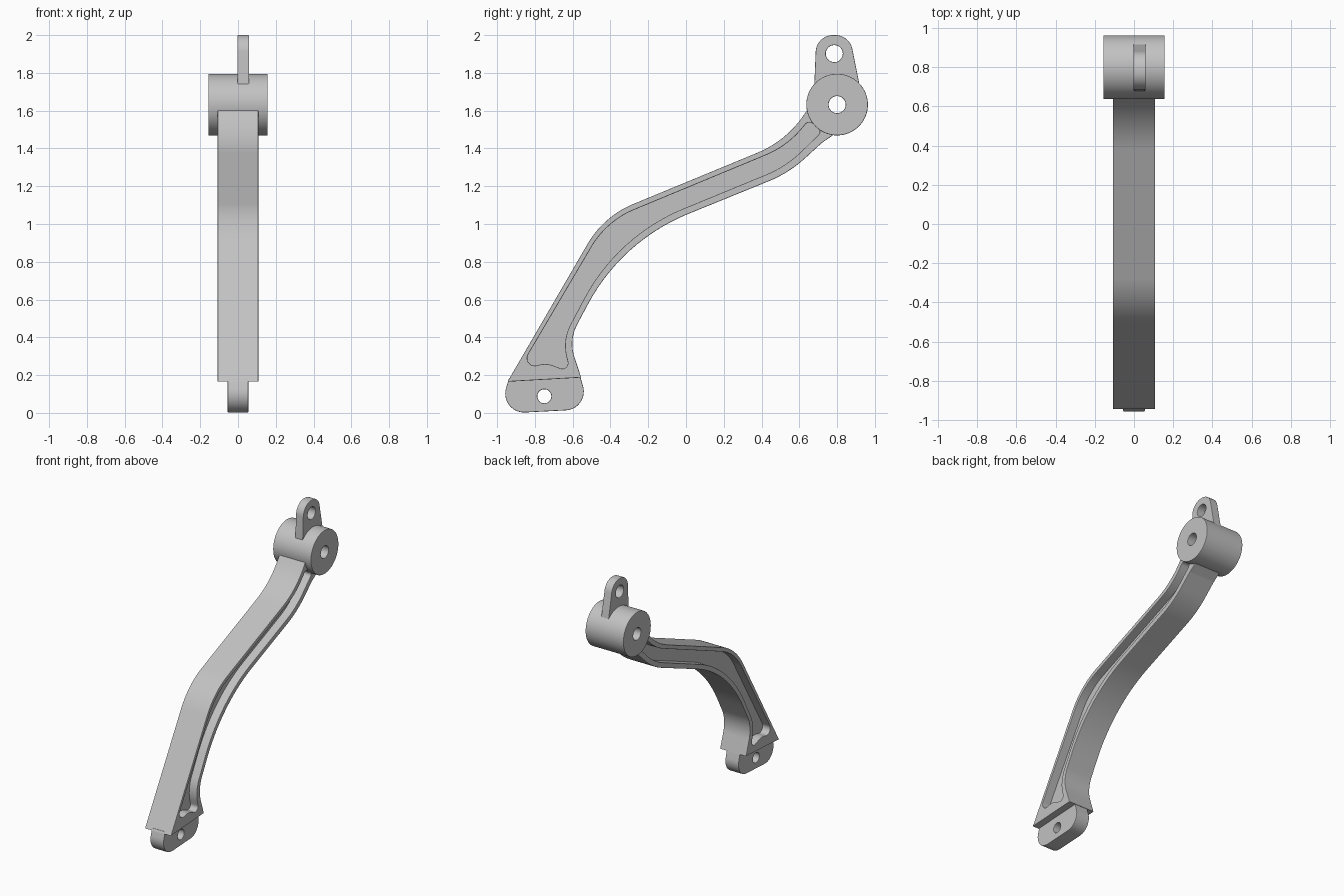
import bpy, bmesh, math
from mathutils import Vector, Euler

cube = bpy.data.objects.get("Cube")
if cube:
    bpy.data.objects.remove(cube)

grey = bpy.data.materials.new("light_grey")
grey.use_nodes = True
COLOUR = (0.54, 0.54, 0.54, 1)
grey.diffuse_color = COLOUR
grey.node_tree.nodes["Principled BSDF"].inputs["Base Color"].default_value = COLOUR


def rounded(corners, steps=14):
    """Closed side profile with a fillet radius at each corner (y, z, r)."""
    pts = []
    for i, (y, z, r) in enumerate(corners):
        p = Vector((y, z))
        if r == 0:
            pts.append(p)
            continue
        a = (Vector(corners[i - 1][:2]) - p).normalized()
        b = (Vector(corners[(i + 1) % len(corners)][:2]) - p).normalized()
        half = a.angle(b) / 2
        centre = p + (a + b).normalized() * r / math.sin(half)
        start = p + a * r / math.tan(half) - centre
        end = p + b * r / math.tan(half) - centre
        a0 = math.atan2(start.y, start.x)
        sweep = math.atan2(end.y, end.x) - a0
        sweep = (sweep + math.pi) % math.tau - math.pi
        for k in range(steps + 1):
            t = a0 + sweep * k / steps
            pts.append(centre + r * Vector((math.cos(t), math.sin(t))))
    return pts


def circle(y, z, r, n=64):
    return [Vector((y + r * math.cos(math.tau * k / n), z + r * math.sin(math.tau * k / n)))
            for k in range(n)]


def plate(name, profiles, half_width, x=0, edge=0.004):
    """Extrude filled side profiles along x; inner profiles become holes."""
    curve = bpy.data.curves.new(name, 'CURVE')
    curve.dimensions = '2D'
    curve.fill_mode = 'BOTH'
    curve.extrude = half_width - edge
    curve.bevel_depth = edge
    curve.bevel_resolution = 1
    curve.offset = -edge
    for pts in profiles:
        spline = curve.splines.new('POLY')
        spline.points.add(len(pts) - 1)
        for sp, p in zip(spline.points, pts):
            sp.co = (p.x, p.y, 0, 1)
        spline.use_cyclic_u = True
    obj = bpy.data.objects.new(name, curve)
    bpy.context.collection.objects.link(obj)
    bpy.ops.object.select_all(action='DESELECT')
    obj.select_set(True)
    bpy.context.view_layer.objects.active = obj
    bpy.ops.object.convert(target='MESH')
    obj = bpy.context.object
    obj.name = name
    # Stand the flat profile up in the side plane
    turn = Euler((math.pi / 2, 0, math.pi / 2)).to_matrix().to_4x4()
    turn.translation = (x, 0, 0)
    obj.data.transform(turn)
    bm = bmesh.new()
    bm.from_mesh(obj.data)
    bmesh.ops.remove_doubles(bm, verts=bm.verts, dist=0.0002)
    bmesh.ops.recalc_face_normals(bm, faces=bm.faces)
    bm.to_mesh(obj.data)
    bm.free()
    obj.data.materials.clear()
    obj.data.materials.append(grey)
    bpy.ops.object.shade_smooth_by_angle(angle=math.radians(15))


# Curved arm: raised rim around a thinner web on both sides
arm = rounded([
    (-0.945, 0.165, 0), (-0.436, 1.041, 0.5), (0.53, 1.44, 0.55), (0.68, 1.66, 0),
    (0.80, 1.485, 0), (0.72, 1.43, 0.1), (0.545, 1.27, 0.65),
    (-0.341, 0.91, 1.05), (-0.62, 0.385, 0.22), (-0.555, 0.187, 0)])
recess = rounded([
    (-0.885, 0.225, 0.04), (-0.42, 1.015, 0.47), (0.54, 1.413, 0.5), (0.65, 1.55, 0.03),
    (0.72, 1.49, 0.025), (0.53, 1.305, 0.6), (-0.364, 0.937, 1.05),
    (-0.655, 0.385, 0.24), (-0.612, 0.215, 0.03), (-0.74, 0.265, 0.12)])
plate("arm_rim", [arm, recess], 0.108)
plate("arm_web", [recess], 0.045, edge=0)

# Pivot hub with a through bore
plate("pivot_hub", [circle(0.80, 1.632, 0.163), circle(0.80, 1.632, 0.045)], 0.157)

# Upper lug with a pin hole
lug = rounded([(0.678, 1.70, 0), (0.69, 2.0, 0.092), (0.866, 2.0, 0.092), (0.926, 1.70, 0)])
plate("upper_lug", [lug, circle(0.785, 1.902, 0.045)], 0.031, x=0.028)

# Lower mounting tab with a pin hole
tab = rounded([(-0.938, 0.18, 0), (-0.994, -0.005, 0.1), (-0.51, 0.02, 0.1), (-0.562, 0.2, 0)])
plate("lower_tab", [tab, circle(-0.75, 0.088, 0.037)], 0.055)
